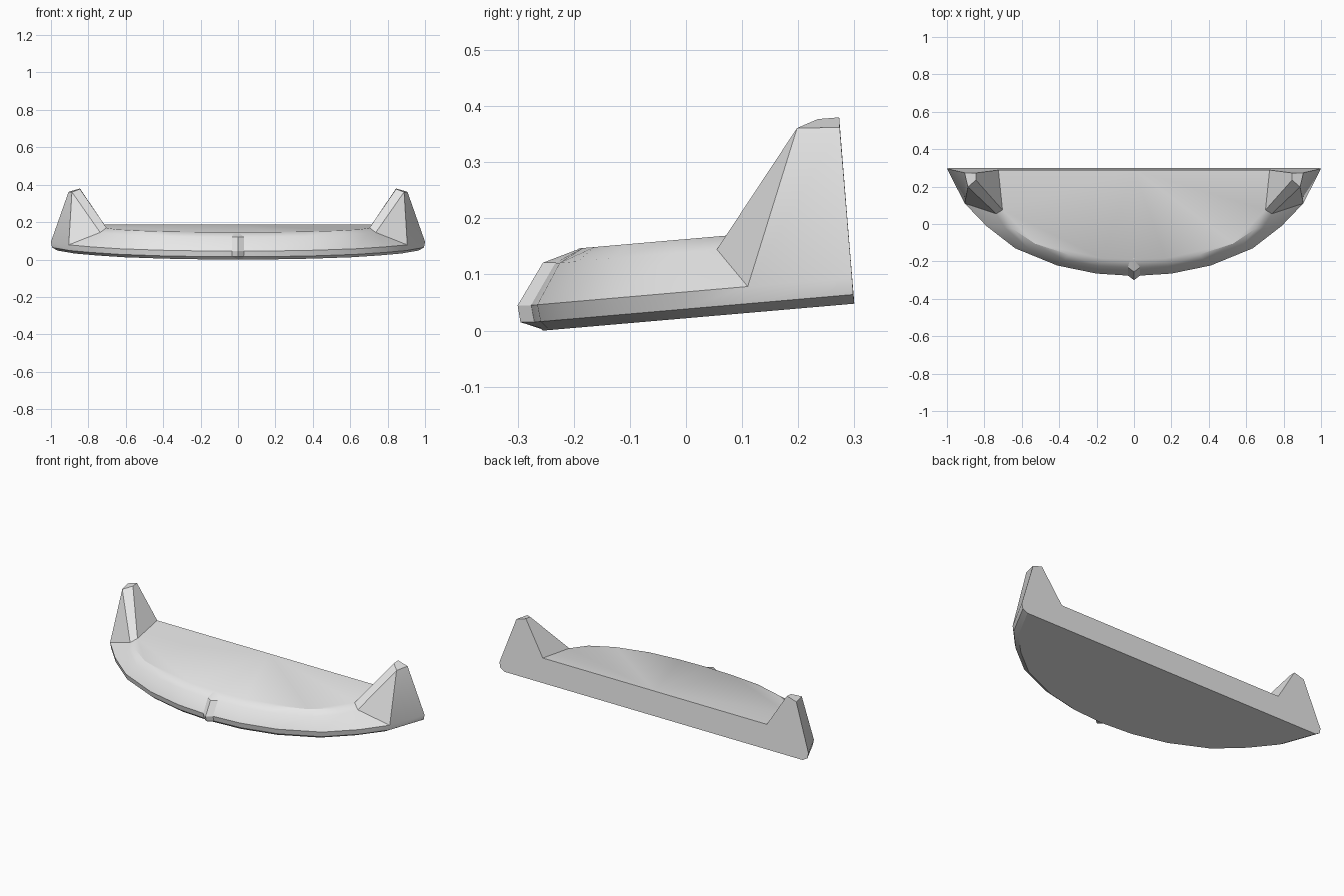
import bpy, bmesh, math

if "Cube" in bpy.data.objects:
    bpy.data.objects.remove(bpy.data.objects["Cube"])

SLOPE = 0.0865                      # the whole plate tips up toward the back

grey = bpy.data.materials.new("light grey")
grey.diffuse_color = (0.8, 0.8, 0.8, 1)
grey.use_nodes = True
grey.node_tree.nodes["Principled BSDF"].inputs["Base Color"].default_value = grey.diffuse_color


def finish(bm, name, angle, mirror=False):
    """Turn a bmesh into a smooth-by-angle object, optionally mirrored in x."""
    bmesh.ops.recalc_face_normals(bm, faces=bm.faces)
    mesh = bpy.data.meshes.new(name)
    bm.to_mesh(mesh)
    bm.free()
    mesh.materials.append(grey)
    ob = bpy.data.objects.new(name, mesh)
    bpy.context.collection.objects.link(ob)
    bpy.ops.object.select_all(action='DESELECT')
    bpy.context.view_layer.objects.active = ob
    ob.select_set(True)
    if mirror:
        mod = ob.modifiers.new("mirror", 'MIRROR')
        mod.use_clip = True
        bpy.ops.object.modifier_apply(modifier=mod.name)
    bpy.ops.object.shade_smooth_by_angle(angle=math.radians(angle))
    return ob


# Half outlines from the nose to the rear corner, with height above the base plane
RINGS = [
    (0.0, [(0, -.255), (.19, -.243), (.395, -.2), (.61, -.112), (.76, .003), (.873, .118), (.965, .30)]),
    (.0165, [(0, -.272), (.197, -.259), (.406, -.216), (.63, -.126), (.785, -.007), (.9, .112), (.994, .298)]),
    (.047, [(0, -.278), (.2, -.265), (.41, -.222), (.635, -.13), (.79, -.01), (.905, .11), (1, .296)]),
    (.118, [(0, -.235), (.18, -.225), (.37, -.193), (.565, -.13), (.69, -.02), (.737, .055)]),
    (.141, [(0, -.19), (.17, -.184), (.35, -.163), (.53, -.105), (.65, -.025), (.703, .075)]),
]

# Wing plate with its two upright end fins, built as one half
bm = bmesh.new()
rings = [[bm.verts.new((x, y, off + SLOPE * (y + .255))) for x, y in pts] for off, pts in RINGS]
base, low, wide, mid, top = rings
for a, b in zip(rings, rings[1:]):
    for i in range(min(len(a), len(b)) - 1):
        bm.faces.new((a[i], a[i + 1], b[i + 1], b[i]))

# Fin tip and rear edge points
tip = [bm.verts.new(p) for p in
       [(.888, .198, .361), (.906, .274, .362), (.845, .273, .38), (.845, .235, .377)]]
deck_corner = bm.verts.new((.725, .2885, .188))
deck_centre = bm.verts.new((0, .2885, .188))
base_centre = bm.verts.new((0, .30, .048))

bm.faces.new(tip)                                           # fin tip
bm.faces.new((mid[5], wide[5], tip[0]))                     # fin outer side
bm.faces.new((wide[5], wide[6], tip[1], tip[0]))
bm.faces.new((mid[5], tip[0], tip[3], top[5]))              # fin leading edge
bm.faces.new((top[5], tip[3], tip[2], deck_corner))         # fin inner side
bm.faces.new(top + [deck_corner, deck_centre])              # deck
bm.faces.new(base + [base_centre])                          # underside
bm.faces.new((base[6], low[6], wide[6], tip[1], tip[2],     # rear face
              deck_corner, deck_centre, base_centre))
finish(bm, "wing_plate_with_fins", 32, mirror=True)

# Small pointed ridge on the nose: centre y, side y, z for each row
bm = bmesh.new()
rows = []
for yc, ys, z in [(-.187, -.18, .147), (-.255, -.232, .121), (-.30, -.275, .045),
                  (-.295, -.268, .015), (-.255, -.25, .002)]:
    rows.append([bm.verts.new((x, y, z)) for x, y in ((-.033, ys), (0, yc), (.033, ys))])
for a, b in zip(rows, rows[1:]):
    for i in range(3):
        j = (i + 1) % 3
        bm.faces.new((a[i], a[j], b[j], b[i]))
bm.faces.new(rows[0])
bm.faces.new(rows[-1])
finish(bm, "nose_ridge", 25)
